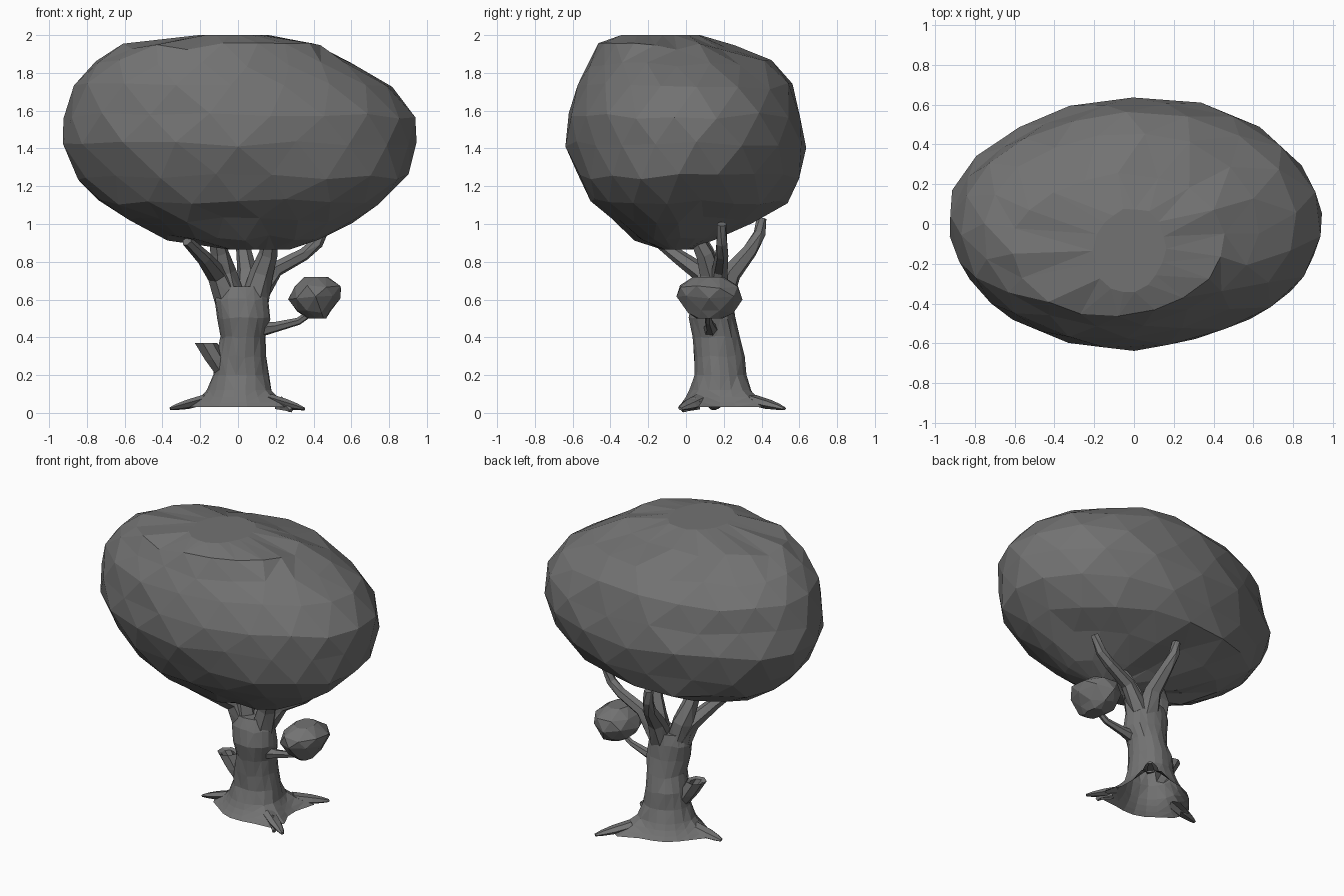
import bpy, bmesh, math, random
from mathutils import Vector

if "Cube" in bpy.data.objects:
    bpy.data.objects.remove(bpy.data.objects["Cube"])

random.seed(4)
grey = bpy.data.materials.new("stone grey")
grey.diffuse_color = (0.17, 0.17, 0.17, 1)
grey.use_nodes = True
grey.node_tree.nodes["Principled BSDF"].inputs["Base Color"].default_value = grey.diffuse_color


def skin(name, rings):
    """Flat-shaded triangulated skin through a list of point rings."""
    bm = bmesh.new()
    vs = [[bm.verts.new(p) for p in ring] for ring in rings]
    n = len(vs[0])
    for a, b in zip(vs, vs[1:]):
        for i in range(n):
            j = (i + 1) % n
            bm.faces.new((a[i], a[j], b[j], b[i]))
    bm.faces.new(vs[0][::-1])
    bm.faces.new(vs[-1])
    bmesh.ops.triangulate(bm, faces=bm.faces[:])
    bmesh.ops.recalc_face_normals(bm, faces=bm.faces[:])
    me = bpy.data.meshes.new(name)
    bm.to_mesh(me)
    bm.free()
    me.materials.append(grey)
    ob = bpy.data.objects.new(name, me)
    bpy.context.collection.objects.link(ob)
    return ob


def loft_rings(rows, n, jitter=0.0, twist=0.0, skew=0.0, lean=None):
    """Horizontal elliptical rings from rows (z, x min, x max, y min, y max)."""
    rings = []
    for k, (z, x0, x1, y0, y1) in enumerate(rows):
        ring = []
        inner = 0 < k < len(rows) - 1
        for i in range(n):
            a = 2 * math.pi * (i + twist * (k % 2)) / n
            m = 1 + (lean(z, a) * math.sin(2 * a) if lean else 0)
            x = (x0 + x1) / 2 + (x1 - x0) / 2 * math.cos(a) * m
            y = (y0 + y1) / 2 + (y1 - y0) / 2 * math.sin(a) * m
            y -= skew * x ** 3
            r = [random.uniform(-jitter, jitter) for _ in range(3)]
            ring.append((x + r[0], y + r[1], z + (2 * r[2] if inner else 0)))
        rings.append(ring)
    return rings


def tube(name, path, n=6, flat=1.0):
    """Tapered limb along (x, y, z, radius) points."""
    pts = [Vector(p[:3]) for p in path]
    rings = []
    for k, p in enumerate(pts):
        d = (pts[min(k + 1, len(pts) - 1)] - pts[max(k - 1, 0)]).normalized()
        side = d.cross(Vector((0.31, 0.2, 1)))
        side.normalize()
        up = side.cross(d)
        r = path[k][3]
        rings.append([p + side * r * math.cos(2 * math.pi * i / n)
                      + up * r * flat * math.sin(2 * math.pi * i / n) for i in range(n)])
    return skin(name, rings)


def canopy_lean(z, a):
    """Fuller at back right and low at front right."""
    if z < 1.2:
        return -0.03
    if z < 1.3:
        return 0.01
    return 0.015 if math.pi < a < 1.5 * math.pi and z < 1.7 else 0.045


# Main canopy
skin("canopy", loft_rings([
    (0.865, -0.05, 0.28, -0.13, 0.03),
    (0.93, -0.38, 0.44, -0.27, 0.16),
    (1.02, -0.57, 0.60, -0.40, 0.36),
    (1.12, -0.75, 0.75, -0.51, 0.53),
    (1.25, -0.85, 0.91, -0.58, 0.60),
    (1.42, -0.945, 0.94, -0.635, 0.64),
    (1.57, -0.92, 0.935, -0.63, 0.61),
    (1.73, -0.875, 0.81, -0.58, 0.57),
    (1.85, -0.76, 0.62, -0.52, 0.46),
    (1.94, -0.61, 0.46, -0.46, 0.25),
    (2.00, -0.20, 0.16, -0.34, 0.08)], 18, 0.009, 0.5, 0.066, canopy_lean))

# Small foliage clump
skin("small_foliage", loft_rings([
    (0.50, 0.37, 0.47, 0.05, 0.19),
    (0.535, 0.31, 0.50, 0.0, 0.26),
    (0.61, 0.27, 0.545, -0.055, 0.30),
    (0.67, 0.29, 0.55, -0.04, 0.285),
    (0.72, 0.35, 0.48, 0.04, 0.20)], 8, 0.005, 0.5))

# Flared foot: rings that reach out towards each root tip
tips = [Vector((-0.36, 0.14)), Vector((0.35, -0.03)), Vector((0.31, 0.52))]
centre = Vector((0.01, 0.18))
sides = 18
foot = []
for t, z in [(1.0, 0.03), (0.7, 0.055), (0.4, 0.085), (0.15, 0.12)]:
    ring = []
    for i in range(sides):
        a = 2 * math.pi * i / sides
        d = Vector((math.cos(a), math.sin(a)))
        reach = 0.07
        for tip in tips:
            off = d.angle(tip - centre)
            reach += ((tip - centre).length - 0.30) * math.exp(-(off / 0.36) ** 2)
        p = centre + d * (0.155 + reach * t)
        ring.append((p.x, p.y, z))
    foot.append(ring)

# Trunk, continuing the foot
trunk = skin("trunk", foot + loft_rings([
    (0.20, -0.135, 0.165, 0.045, 0.32),
    (0.30, -0.12, 0.15, 0.04, 0.31),
    (0.40, -0.09, 0.145, 0.035, 0.285),
    (0.50, -0.11, 0.17, 0.015, 0.26),
    (0.60, -0.125, 0.16, 0.03, 0.25),
    (0.67, -0.10, 0.14, 0.06, 0.235)], sides, 0.004))

# Root tips
limbs = []
for i, tip in enumerate(tips):
    d = tip - centre
    path = [(*(centre + d * t), z, r) for t, z, r in
            [(0.5, 0.07, 0.05), (0.75, 0.045, 0.045), (0.9, 0.032, 0.03), (1.0, 0.022, 0.014)]]
    limbs.append(tube(f"root_{i + 1}", path, 6, 0.55))
limbs.append(tube("root_spur", [(0.22, 0.05, 0.05, 0.04), (0.27, 0.0, 0.025, 0.02), (0.28, -0.02, 0.012, 0.012)], 5))

# Upper branches and the low twig
branches = {
    "front_left_branch": [(-0.04, 0.14, 0.58, .08), (-0.11, 0.10, 0.73, .055), (-0.18, -0.03, 0.82, .04), (-0.27, -0.15, 0.91, .028)],
    "inner_left_branch": [(-0.03, 0.14, 0.56, .085), (-0.075, 0.14, 0.74, .068), (-0.10, 0.10, 0.85, .05), (-0.12, 0.05, 0.96, .035)],
    "inner_right_branch": [(0.08, 0.14, 0.56, .08), (0.125, 0.13, 0.74, .062), (0.16, 0.10, 0.84, .05), (0.18, 0.04, 0.96, .035)],
    "far_right_branch": [(0.10, 0.17, 0.62, .06), (0.20, 0.18, 0.76, .042), (0.35, 0.19, 0.84, .035), (0.42, 0.19, 0.90, .032), (0.47, 0.19, 1.00, .026)],
    "back_branch": [(0.05, 0.17, 0.58, .08), (0.05, 0.24, 0.74, .055), (0.03, 0.34, 0.86, .04), (0.01, 0.39, 0.95, .033), (0.0, 0.40, 1.03, .026)],
    "low_twig": [(0.10, 0.13, 0.44, .045), (0.20, 0.13, 0.455, .028), (0.32, 0.12, 0.485, .02), (0.40, 0.12, 0.54, .018)],
}
limbs += [tube(name, path) for name, path in branches.items()]

# Broken hollow stub on the left
limbs.append(skin("broken_stub", loft_rings([
    (0.20, -0.12, -0.02, 0.10, 0.22),
    (0.28, -0.18, -0.06, 0.08, 0.21),
    (0.37, -0.235, -0.11, 0.07, 0.20),
    (0.36, -0.21, -0.13, 0.09, 0.18),
    (0.30, -0.17, -0.10, 0.11, 0.18)], 7)))

# Merge the limbs into the trunk so no hidden surfaces remain
for limb in limbs:
    mod = trunk.modifiers.new("merge_" + limb.name, 'BOOLEAN')
    mod.operation = 'UNION'
    mod.solver = 'EXACT'
    mod.object = limb
bpy.context.view_layer.update()
merged = bpy.data.meshes.new_from_object(trunk.evaluated_get(bpy.context.evaluated_depsgraph_get()))
trunk.modifiers.clear()
trunk.data = merged
for limb in limbs:
    bpy.data.objects.remove(limb)

# Open underside of the foot
bm = bmesh.new()
bm.from_mesh(trunk.data)
under = [f for f in bm.faces if f.normal.z < -0.99 and f.calc_center_median().z < 0.04]
bmesh.ops.delete(bm, geom=under, context='FACES')
bm.to_mesh(trunk.data)
bm.free()
